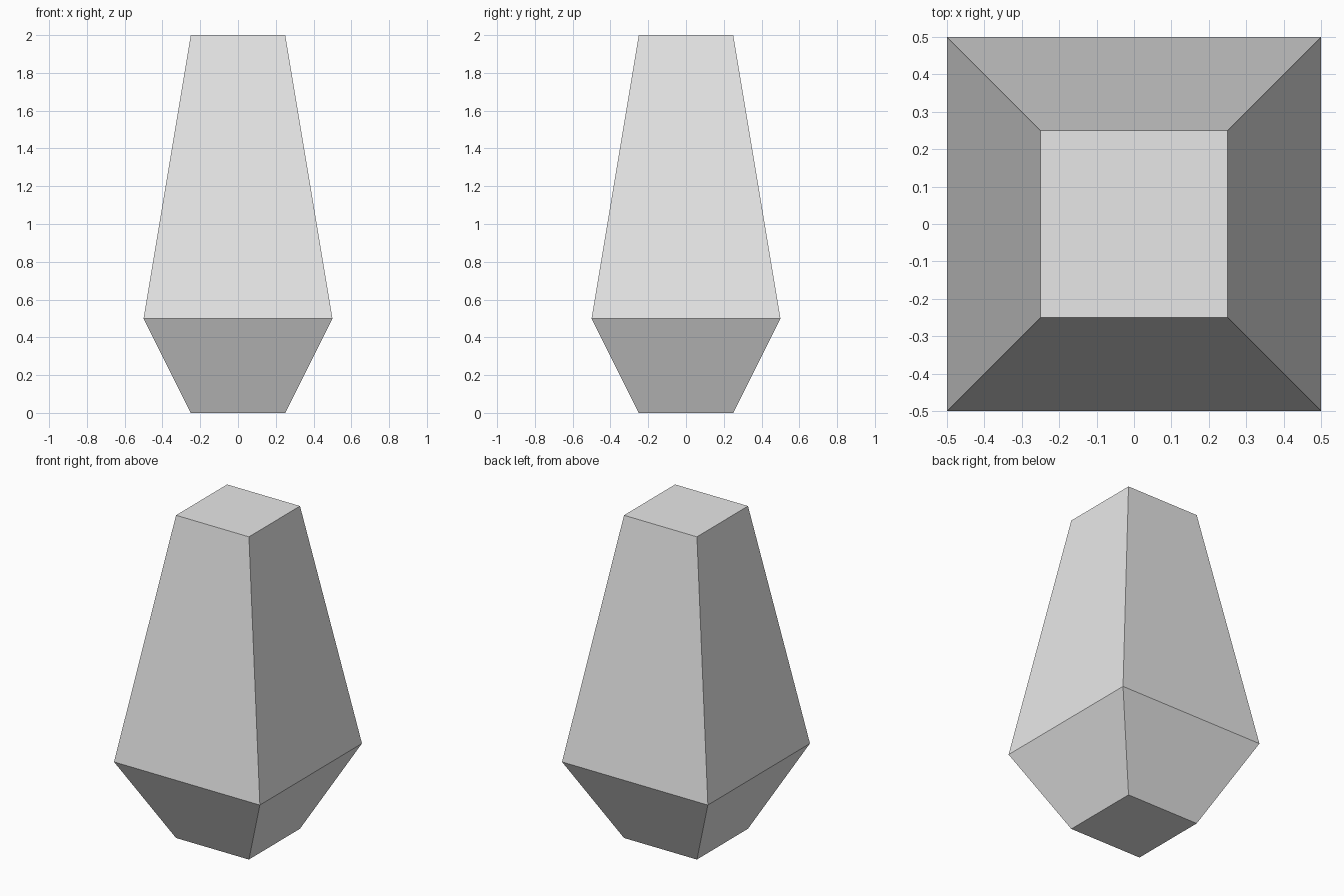
import bpy
import bmesh

cube = bpy.data.objects.get("Cube")
if cube:
    bpy.data.objects.remove(cube, do_unlink=True)

# Single plain grey
GREY = (0.8, 0.8, 0.8, 1.0)
mat = bpy.data.materials.new("light_grey")
mat.use_nodes = True
mat.diffuse_color = GREY
for node in mat.node_tree.nodes:
    if node.type == "BSDF_PRINCIPLED":
        node.inputs["Base Color"].default_value = GREY

# Square cross-sections from bottom to top: (half width, height)
PROFILE = [(0.25, 0.0), (0.5, 0.5), (0.25, 2.0)]
CORNERS = [(-1, -1), (1, -1), (1, 1), (-1, 1)]

# Tapered four-sided body: rings joined by quads, capped at both ends
bm = bmesh.new()
rings = [[bm.verts.new((x * w, y * w, z)) for x, y in CORNERS] for w, z in PROFILE]
for low, high in zip(rings, rings[1:]):
    for i in range(4):
        j = (i + 1) % 4
        bm.faces.new((low[i], low[j], high[j], high[i]))
bm.faces.new(rings[0][::-1])
bm.faces.new(rings[-1])
bmesh.ops.recalc_face_normals(bm, faces=bm.faces)

mesh = bpy.data.meshes.new("tapered_body")
bm.to_mesh(mesh)
bm.free()
mesh.materials.append(mat)
body = bpy.data.objects.new("tapered_body", mesh)
bpy.context.collection.objects.link(body)
